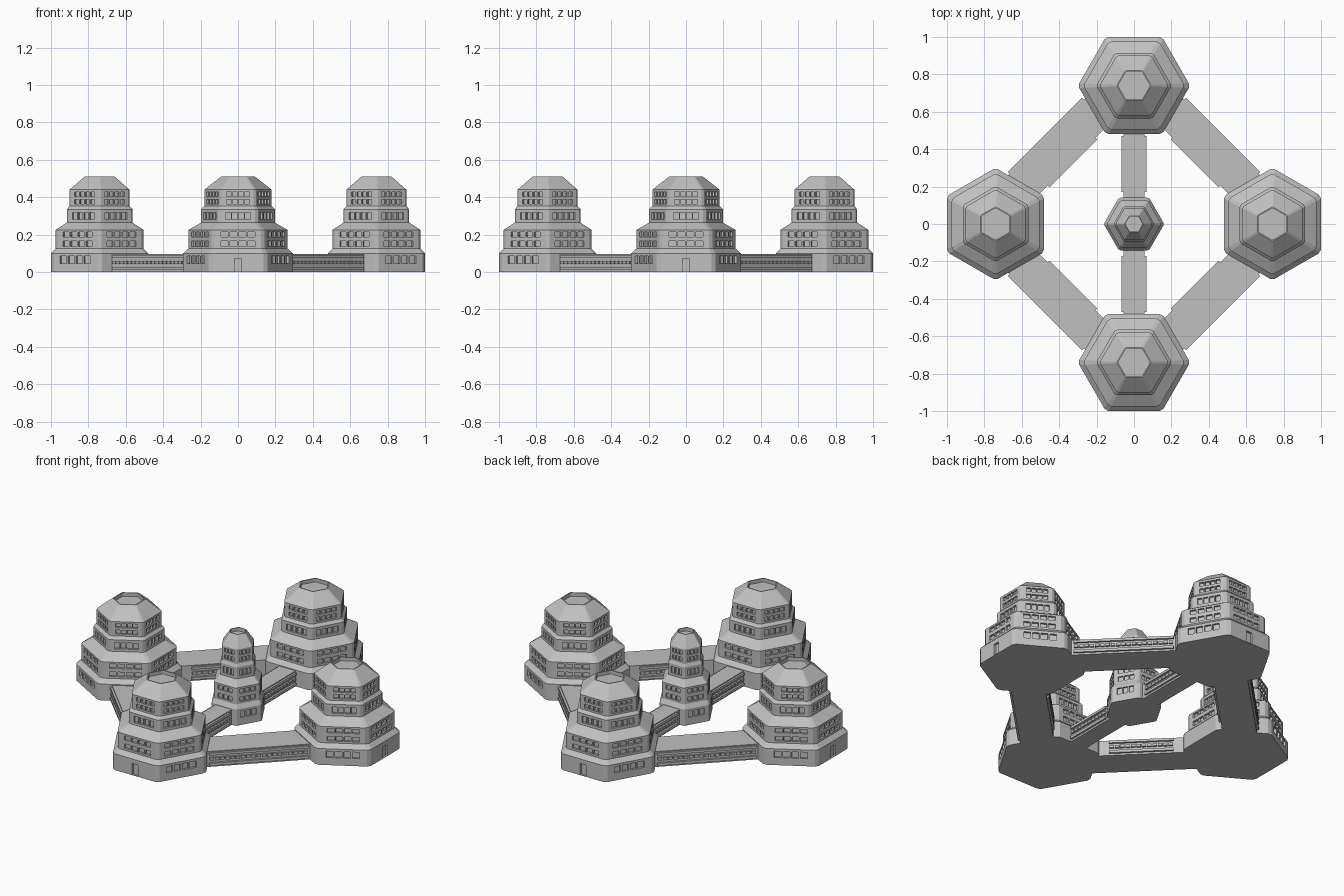
import bpy
import bmesh
from math import radians, cos, sin, pi
from mathutils import Vector

cube = bpy.data.objects.get("Cube")
if cube:
    bpy.data.objects.remove(cube, do_unlink=True)

stone = bpy.data.materials.new("grey_stone")
stone.use_nodes = True
GREY = (0.53, 0.53, 0.53, 1)
stone.diffuse_color = GREY
stone.node_tree.nodes["Principled BSDF"].inputs["Base Color"].default_value = GREY


def face(bm, points):
    bm.faces.new([bm.verts.new(p) for p in points])


def breaks(length, count, pitch, fill=0.8):
    """Fractions at the edges of evenly spaced openings, centred on a wall."""
    out = [0]
    for i in range(count):
        mid = length / 2 + (i - (count - 1) / 2) * pitch
        out += [(mid - pitch * fill / 2) / length, (mid + pitch * fill / 2) / length]
    return out + [1]


def wall(bm, corners, us, vs, depth):
    """Wall split in a grid; cells with both indices odd become recessed openings."""
    a, b, c, d = corners
    inward = -(b - a).cross(d - a).normalized() * depth

    def at(u, v):
        return a.lerp(b, u).lerp(d.lerp(c, u), v)

    for i in range(len(us) - 1):
        for j in range(len(vs) - 1):
            cell = [at(us[i], vs[j]), at(us[i + 1], vs[j]),
                    at(us[i + 1], vs[j + 1]), at(us[i], vs[j + 1])]
            if i % 2 and j % 2:
                back = [p + inward for p in cell]
                face(bm, back)
                for k in range(4):
                    n = (k + 1) % 4
                    face(bm, [cell[k], cell[n], back[n], back[k]])
            else:
                face(bm, cell)


def finish(bm, name):
    bmesh.ops.remove_doubles(bm, verts=bm.verts, dist=0.0001)
    mesh = bpy.data.meshes.new(name)
    bm.to_mesh(mesh)
    bm.free()
    mesh.materials.append(stone)
    return mesh


def place(name, mesh, location=(0, 0, 0), angle=0):
    ob = bpy.data.objects.new(name, mesh)
    ob.location = location
    ob.rotation_euler.z = radians(angle)
    bpy.context.scene.collection.objects.link(ob)


def hex_ring(apothem, z, chamfer):
    """Hexagon with clipped corners, two points for each corner."""
    r = apothem / cos(pi / 6)
    corner = [Vector((r * cos(k * pi / 3), r * sin(k * pi / 3), z)) for k in range(6)]
    ring = []
    for k in range(6):
        for other in (corner[k - 1], corner[(k + 1) % 6]):
            ring.append(corner[k] + (other - corner[k]).normalized() * chamfer)
    return ring


# Tower tiers: apothem, height, window rows on the wall above that level
PROFILE = [
    (0.26, 0.0, "base"),
    (0.26, 0.10, None),
    (0.235, 0.125, [(0.137, 0.165), (0.187, 0.214)]),
    (0.235, 0.225, None),
    (0.175, 0.264, [(0.28, 0.318)]),
    (0.175, 0.335, None),
    (0.16, 0.352, [(0.363, 0.388), (0.403, 0.428)]),
    (0.16, 0.44, None),
    (0.08, 0.51, None),
    (0.074, 0.51, None),
    (0.074, 0.488, None),
]


def tower(name, scale, columns, doors):
    bm = bmesh.new()
    rings = [hex_ring(a * scale, z, 0.055 * a * scale) for a, z, _ in PROFILE]
    face(bm, rings[0][::-1])
    face(bm, rings[-1])
    for level in range(len(rings) - 1):
        low, up = rings[level], rings[level + 1]
        z0, z1 = PROFILE[level][1], PROFILE[level + 1][1]
        for i in range(12):
            n = (i + 1) % 12
            quad = [low[i], low[n], up[n], up[i]]
            rows, side = PROFILE[level][2], i // 2
            length = (low[n] - low[i]).length
            us = breaks(length, columns, length * 0.77 / columns)
            if rows == "base":
                # Entrance on the outward side, windows on its neighbours
                rows = None
                if side == 4 and doors:
                    rows, us = [(0.002, 0.072)], breaks(length, 1, 0.05)
                elif side in (3, 5) or (not doors and side in (0, 2)):
                    rows = [(0.046, 0.085)]
                    us = breaks(length, columns, length * 0.72 / columns)
            if rows and i % 2:
                vs = [0] + [(z - z0) / (z1 - z0) for r in rows for z in r] + [1]
                wall(bm, quad, us, vs, 0.013 * scale ** 0.5)
            else:
                face(bm, quad)
    return finish(bm, name)


def bridge(name, length, width, slot_outer, slot_inner):
    """Covered walkway along x with three rows of slots on both long sides."""
    bm = bmesh.new()
    height, h, w = 0.095, length / 2, width / 2
    bands = [0, 0.035, 0.067, height]
    slots = [(0.011, 0.027), (0.043, 0.059), (0.074, 0.089)]
    for sign, slot in ((-1, slot_outer), (1, slot_inner)):
        x, y = -h * sign, w * sign
        for k in range(3):
            z0, z1 = bands[k], bands[k + 1]
            quad = [Vector(p) for p in ((x, y, z0), (-x, y, z0), (-x, y, z1), (x, y, z1))]
            count = round(slot / 0.03) if k == 1 else 1
            us = breaks(length, count, slot / count, 0.8 if k == 1 else 1)
            vs = [0] + [(z - z0) / (z1 - z0) for z in slots[k]] + [1]
            wall(bm, quad, us, vs, 0.012)
        # End caps
        face(bm, [(sign * h, -y, 0), (sign * h, y, 0), (sign * h, y, height), (sign * h, -y, height)])
    # Roof and floor
    face(bm, [(-h, -w, height), (h, -w, height), (h, w, height), (-h, w, height)])
    face(bm, [(-h, w, 0), (h, w, 0), (h, -w, 0), (-h, -w, 0)])
    return finish(bm, name)


# Four outer towers and the diagonal walkways joining them
tower_mesh = tower("outer_tower", 1, 4, True)
bridge_mesh = bridge("outer_walkway", 0.8, 0.19, 0.56, 0.36)
sides = ["front", "left", "back", "right"]
for q in range(4):
    t = q * pi / 2
    place(sides[q] + "_tower", tower_mesh, (0.74 * sin(t), -0.74 * cos(t), 0), q * 90)
    t += pi / 4
    place(sides[q] + "_to_" + sides[(q + 1) % 4] + "_walkway", bridge_mesh,
          (0.566 * sin(t), -0.566 * cos(t), 0), q * 90 + 45)

# Slim central tower and its two walkways
place("central_tower", tower("central_tower", 0.54, 3, False))
inner_mesh = bridge("inner_walkway", 0.46, 0.11, 0.3, 0.3)
for name, y in (("front", -0.32), ("back", 0.32)):
    place(name + "_inner_walkway", inner_mesh, (0, y, 0), 90)
